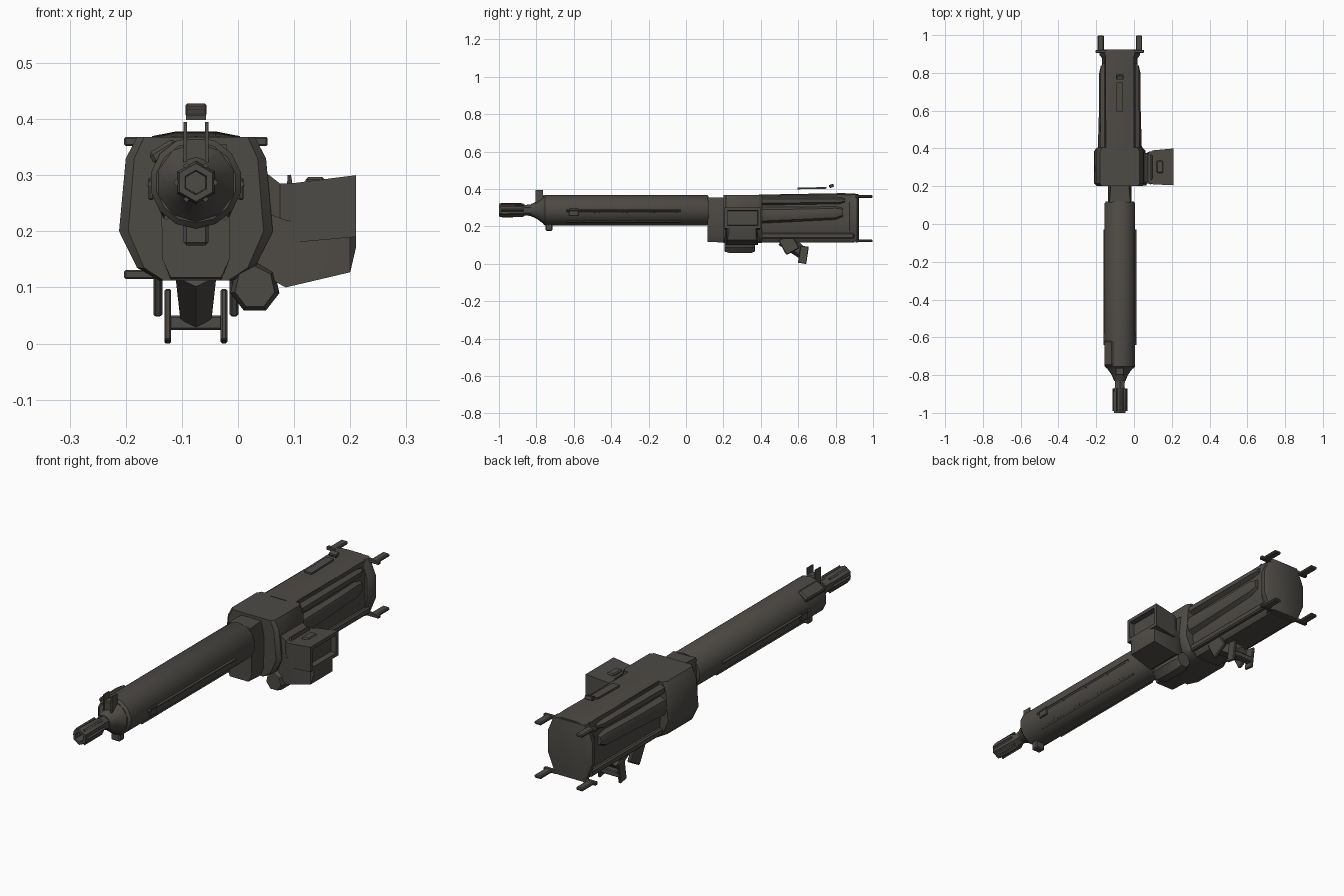
import bpy, bmesh, math
from mathutils import Vector, Matrix

cube = bpy.data.objects.get("Cube")
if cube:
    bpy.data.objects.remove(cube)

CX, CZ = -0.075, 0.287   # bore axis
steel = bpy.data.materials.new("dark gunmetal")
steel.use_nodes = True
COLOR = (0.075, 0.069, 0.060, 1)
steel.diffuse_color = COLOR
steel.node_tree.nodes["Principled BSDF"].inputs["Base Color"].default_value = COLOR


def finish(name, bm, smooth=40):
    bmesh.ops.recalc_face_normals(bm, faces=bm.faces)
    mesh = bpy.data.meshes.new(name)
    bm.to_mesh(mesh)
    bm.free()
    mesh.materials.append(steel)
    ob = bpy.data.objects.new(name, mesh)
    bpy.context.collection.objects.link(ob)
    bpy.ops.object.select_all(action='DESELECT')
    ob.select_set(True)
    bpy.context.view_layer.objects.active = ob
    bpy.ops.object.shade_smooth_by_angle(angle=math.radians(smooth))
    return ob


def loft(name, sections, recess=(), smooth=40):
    """Skin equal-length rings; recess holds (direction, margin, depth)."""
    bm = bmesh.new()
    rings = [[bm.verts.new(p) for p in s] for s in sections]
    n = len(rings[0])
    for a, b in zip(rings, rings[1:]):
        for i in range(n):
            bm.faces.new((a[i], a[(i + 1) % n], b[(i + 1) % n], b[i]))
    bm.faces.new(rings[0])
    bm.faces.new(rings[-1])
    bmesh.ops.recalc_face_normals(bm, faces=bm.faces)
    for direction, margin, depth in recess:
        bm.normal_update()
        d = Vector(direction)
        face = max(bm.faces, key=lambda f: round(f.normal.dot(d), 2) + f.calc_center_median().dot(d))
        bmesh.ops.inset_individual(bm, faces=[face], thickness=margin)
        bmesh.ops.inset_individual(bm, faces=[face], thickness=0.002, depth=-depth)
    return finish(name, bm, smooth)


def ring(y, r, n=14, x=CX, z=CZ, rz=None):
    return [(x + r * math.sin(2 * math.pi * i / n),
             y, z + (rz or r) * math.cos(2 * math.pi * i / n)) for i in range(n)]


def outline(y, half, scale=1.0):
    """Symmetric cross-section from (half width, height) pairs, top to bottom."""
    pts = [(CX + w * scale, y, z) for w, z in half]
    return pts + [(CX - w * scale, y, z) for w, z in reversed(half)]


def box(name, x, y, z, bevel=0.0, tilt=0.0, turn=0.0):
    bm = bmesh.new()
    bmesh.ops.create_cube(bm, size=1)
    size = [b - a for a, b in (x, y, z)]
    mid = Vector([(a + b) / 2 for a, b in (x, y, z)])
    bmesh.ops.scale(bm, vec=size, verts=bm.verts)
    if bevel:
        bmesh.ops.bevel(bm, geom=bm.edges[:], offset=bevel, segments=1, affect='EDGES')
    rot = Matrix.Rotation(turn, 4, 'Y') @ Matrix.Rotation(tilt, 4, 'X')
    bmesh.ops.transform(bm, matrix=Matrix.Translation(mid) @ rot, verts=bm.verts)
    return finish(name, bm, 30)


def bar(name, a, b, r0, r1, n=6):
    """Tapered rod between two points."""
    a, b = Vector(a), Vector(b)
    bm = bmesh.new()
    bmesh.ops.create_cone(bm, cap_ends=True, segments=n, radius1=r0, radius2=r1, depth=(b - a).length)
    rot = (b - a).to_track_quat('Z', 'Y').to_matrix().to_4x4()
    bmesh.ops.transform(bm, matrix=Matrix.Translation((a + b) / 2) @ rot, verts=bm.verts)
    return finish(name, bm)


# Barrel jacket, neck and muzzle
loft("barrel_jacket", [ring(-0.765, 0.072), ring(-0.755, 0.082), ring(0.11, 0.082), ring(0.12, 0.076)])
loft("jacket_front_cap", [ring(-0.83, 0.032, 10), ring(-0.80, 0.045, 10), ring(-0.76, 0.074, 10)])
loft("muzzle_booster", [ring(-1.0, 0.034, 6), ring(-0.98, 0.039, 6), ring(-0.88, 0.037, 6),
                        ring(-0.86, 0.028, 6), ring(-0.81, 0.033, 6)],
     recess=[((0, -1, 0), 0.012, 0.05)])
for k in range(3):
    a = math.radians(60 * k + 30)
    for s in (-1, 1):
        p = Vector((CX + s * 0.034 * math.sin(a), 0, CZ + s * 0.034 * math.cos(a)))
        bar("muzzle_rib", p + Vector((0, -0.99, 0)), p + Vector((0, -0.87, 0)), 0.006, 0.006, 4)
loft("trunnion_neck", [outline(0.115, [(0.055, 0.355), (0.062, 0.28), (0.06, 0.15), (0.045, 0.118)]),
                       outline(0.24, [(0.045, 0.355), (0.062, 0.28), (0.06, 0.15), (0.045, 0.112)])])

# Front sight and lower lug
for s in (-1, 1):
    x = CX + s * 0.019
    box("front_sight_ear", (x - 0.003, x + 0.003), (-0.805, -0.765), (0.31, 0.395))
box("front_sight_base", (CX - 0.022, CX + 0.022), (-0.80, -0.76), (0.30, 0.368), 0.004)
box("jacket_lower_lug", (CX - 0.022, CX + 0.022), (-0.75, -0.715), (0.175, 0.215), 0.005)
box("jacket_latch", (CX - 0.083, CX - 0.03), (-0.75, -0.62), (0.33, 0.354), 0.006, 0, -0.55)

# Lattice vents on both sides of the jacket
for s in (-1, 1):
    def on_jacket(y, deg):
        a = math.radians(deg)
        return (CX + s * 0.081 * math.cos(a), y, CZ + 0.081 * math.sin(a))
    for deg in (-2, -50):
        bar("vent_rail", on_jacket(-0.64, deg), on_jacket(-0.03, deg), 0.006, 0.006, 4)
    for k in range(8):
        y = -0.62 + k * 0.073
        lo, hi = (-48, -4) if k % 2 else (-4, -48)
        bar("vent_lattice", on_jacket(y, lo), on_jacket(y + 0.073, hi), 0.006, 0.005, 4)
    box("vent_end", *[(v - h, v + h) for v, h in zip(on_jacket(-0.60, -8), (0.005, 0.025, 0.02))], 0.003)

# Wide feed block
block = [(0.105, 0.368), (0.125, 0.33), (0.137, 0.20), (0.105, 0.135), (0.065, 0.112)]
loft("feed_block", [outline(0.20, block, 0.88), outline(0.215, block), outline(0.385, block),
                    outline(0.405, block, 0.88)], smooth=35)

# Rear receiver with top cover and side rails
body = [(0.074, 0.368), (0.083, 0.32), (0.083, 0.20), (0.075, 0.135), (0.06, 0.115)]
loft("receiver", [outline(0.39, body), outline(0.90, body)])
loft("top_cover", [outline(0.39, [(0.035, 0.370), (0.076, 0.362), (0.076, 0.33)]),
                   outline(0.84, [(0.035, 0.378), (0.076, 0.370), (0.076, 0.33)]),
                   outline(0.92, [(0.035, 0.374), (0.076, 0.366), (0.076, 0.33)])])
for s in (-1, 1):
    x = CX + s * 0.082
    loft("side_tube", [ring(0.38, 0.035, 8, x, 0.26, 0.045), ring(0.62, 0.028, 8, x, 0.265, 0.038),
                       ring(0.80, 0.027, 8, x, 0.272, 0.036), ring(0.84, 0.018, 8, x, 0.275, 0.022)])
    loft("upper_side_rail", [ring(0.38, 0.026, 6, x, 0.335, 0.022), ring(0.82, 0.022, 6, x, 0.338, 0.018),
                             ring(0.85, 0.01, 6, x, 0.34, 0.01)])
    box("lower_side_rail", (x - 0.012, x + 0.012), (0.39, 0.90), (0.135, 0.165), 0.006)

# Back plate and its four corner hooks
plate = [(0.078, 0.37), (0.108, 0.30), (0.108, 0.20), (0.075, 0.12)]
loft("back_plate", [outline(0.875, plate, 0.85), outline(0.895, plate),
                    outline(0.915, plate), outline(0.925, plate, 0.85)])
for s in (-1, 1):
    for z in (0.36, 0.123):
        xs = sorted((CX + s * 0.065, CX + s * 0.128))
        box("hook_arm", xs, (0.905, 0.922), (z - 0.008, z + 0.008), 0.003)
        xs = sorted((CX + s * 0.085, CX + s * 0.118))
        box("hook_tip", xs, (0.91, 0.998), (z - 0.007, z + 0.007), 0.004)

# Rear sight leaf
box("sight_leaf", (CX - 0.018, CX + 0.018), (0.595, 0.75), (0.400, 0.409), 0, 0.02)
box("sight_notch", (CX - 0.019, CX + 0.019), (0.765, 0.79), (0.408, 0.425), 0.003, 0.3)

# Feed chute on the left side, with recessed mouths
def chute(x, y0, y1, z0, z1):
    return [(x, y0, z0), (x, y1, z0), (x, y1, z1), (x, y0, z1)]

loft("feed_chute_upper", [chute(0.03, 0.22, 0.38, 0.19, 0.32), chute(0.075, 0.225, 0.375, 0.19, 0.285),
                          chute(0.10, 0.21, 0.39, 0.18, 0.286), chute(0.21, 0.205, 0.40, 0.19, 0.30)],
     recess=[((1, 0, 0), 0.022, 0.025), ((0, 0, 1), 0.025, 0.015)], smooth=25)
box("chute_latch", (0.12, 0.155), (0.27, 0.335), (0.27, 0.297), 0.005)
loft("feed_chute_lower", [chute(0.03, 0.23, 0.36, 0.13, 0.24), chute(0.085, 0.21, 0.385, 0.10, 0.22),
                          chute(0.20, 0.22, 0.375, 0.127, 0.20), chute(0.21, 0.23, 0.36, 0.17, 0.20)])
loft("ejection_tube", [ring(0.205, 0.036, 7, 0.03, 0.10, 0.038), ring(0.23, 0.045, 7, 0.03, 0.10, 0.046),
                       ring(0.35, 0.045, 7, 0.03, 0.10, 0.046), ring(0.37, 0.034, 7, 0.03, 0.10, 0.036)])

# Trigger frame under the receiver
bar("grip_strut", (CX, 0.52, 0.135), (CX, 0.625, 0.055), 0.042, 0.032, 6)
for s in (-1, 1):
    x = CX + s * 0.05
    box("grip_side_plate", (x - 0.006, x + 0.006), (0.605, 0.65), (0.002, 0.095), 0.003, -0.15)
    x = CX + s * 0.068
    box("grip_hanger", (x - 0.008, x + 0.008), (0.51, 0.59), (0.06, 0.15), 0.004, 0.5)
box("grip_crossbar", (CX - 0.05, CX + 0.05), (0.612, 0.645), (0.024, 0.05), 0.004)
